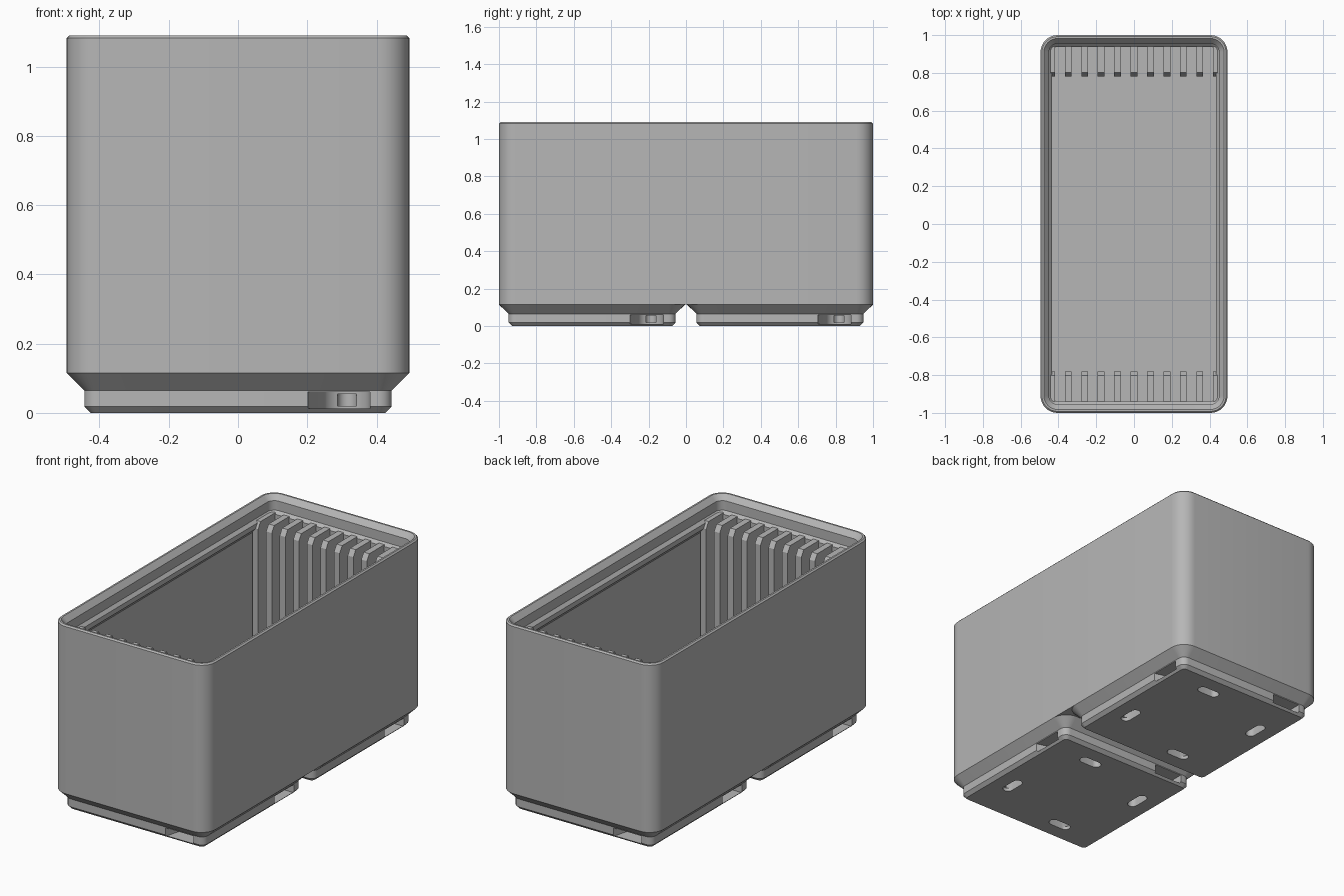
import bpy, bmesh
from math import sin, cos, pi, radians
from mathutils import Matrix

cube = bpy.data.objects.get("Cube")
if cube:
    bpy.data.objects.remove(cube, do_unlink=True)

HALF_X, HALF_Y, CORNER = 0.495, 1.0, 0.09
HEIGHT, BASE, FLOOR = 1.09, 0.115, 0.17

grey = bpy.data.materials.new("plain grey")
grey.use_nodes = True
colour = (0.47, 0.47, 0.47, 1)
grey.diffuse_color = colour
grey.node_tree.nodes["Principled BSDF"].inputs["Base Color"].default_value = colour


def make_object(name, bm):
    bmesh.ops.recalc_face_normals(bm, faces=bm.faces)
    mesh = bpy.data.meshes.new(name)
    bm.to_mesh(mesh)
    bm.free()
    mesh.materials.append(grey)
    obj = bpy.data.objects.new(name, mesh)
    bpy.context.collection.objects.link(obj)
    return obj


def select_only(obj):
    bpy.ops.object.select_all(action='DESELECT')
    obj.select_set(True)
    bpy.context.view_layer.objects.active = obj


def smooth(obj):
    select_only(obj)
    bpy.ops.object.shade_smooth_by_angle(angle=radians(25))


def rounded_rectangle(hx, hy, r, steps=8):
    points = []
    for k, (sx, sy) in enumerate([(1, 1), (-1, 1), (-1, -1), (1, -1)]):
        for i in range(steps + 1):
            a = (k + i / steps) * pi / 2
            points.append((sx * (hx - r) + r * cos(a), sy * (hy - r) + r * sin(a)))
    return points


def loft(name, hx, hy, profile, cy=0):
    """Stack rounded rectangles given as (inset, height) and close both ends."""
    bm = bmesh.new()
    rings = []
    for inset, z in profile:
        outline = rounded_rectangle(hx - inset, hy - inset, max(CORNER - inset, 0.015))
        rings.append([bm.verts.new((x, y + cy, z)) for x, y in outline])
    for low, high in zip(rings, rings[1:]):
        for i in range(len(low)):
            j = (i + 1) % len(low)
            bm.faces.new((low[i], low[j], high[j], high[i]))
    bm.faces.new(rings[0])
    bm.faces.new(rings[-1])
    return make_object(name, bm)


def prism(name, outline, direction, low, high):
    """Extrude an outline by direction * (low to high)."""
    bm = bmesh.new()
    verts = [bm.verts.new(p) for p in outline]
    face = bm.faces.new(verts)
    bmesh.ops.translate(bm, verts=verts, vec=[d * low for d in direction])
    new = bmesh.ops.extrude_face_region(bm, geom=[face])["geom"]
    moved = [v for v in new if isinstance(v, bmesh.types.BMVert)]
    bmesh.ops.translate(bm, verts=moved, vec=[d * (high - low) for d in direction])
    return make_object(name, bm)


# Bin wall: outside, rim, stacking lip, inside and floor in one profile
bin_body = loft("bin_body", HALF_X, HALF_Y, [
    (0, BASE), (0, HEIGHT - 0.008), (0.008, HEIGHT), (0.018, HEIGHT),
    (0.045, HEIGHT - 0.03), (0.045, 1.005), (0.062, 0.988), (0.062, 0.96),
    (0.03, 0.925), (0.03, FLOOR)])
smooth(bin_body)

# Ribs at both ends of the inside
RIB_TOP, RIB_IN, RIB_OUT = 0.998, 0.78, 0.975
for end, side in (("front", -1), ("back", 1)):
    for i in range(11):
        x = (i - 5) * 0.087
        outline = [(RIB_IN, FLOOR - 0.01), (RIB_OUT, FLOOR - 0.01), (RIB_OUT, 0.93),
                   (0.94, 0.965), (0.94, RIB_TOP), (RIB_IN + 0.022, RIB_TOP),
                   (RIB_IN, RIB_TOP - 0.035)]
        prism(f"{end}_rib_{i + 1}", [(x, side * y, z) for y, z in outline],
              (1, 0, 0), -0.018, 0.018)


# Foot recesses: a side pocket, a slot in the underside, a passage joining them
def arc(cx, cy, r, start, stop, steps=12):
    angles = [radians(start + (stop - start) * i / steps) for i in range(steps + 1)]
    return [(cx + r * cos(a), cy + r * sin(a), 0) for a in angles]


MAGNET = 0.311
pocket = [(0.47, 0.195, 0), (0.47, 0.381, 0)] + arc(MAGNET, MAGNET, 0.07, 90, 245)
slot = arc(0.115, 0.315, 0.028, 90, 270) + arc(0.195, 0.315, 0.028, -90, 90)
passage = arc(0.115, 0.315, 0.027, 90, 270) + arc(0.3, 0.315, 0.027, -90, 90)
RECESSES = [(pocket, 0.012, 0.06), (slot, -0.02, 0.05), (passage, 0.02, 0.055)]


def carve(foot, cy):
    for turn in range(4):
        place = Matrix.Translation((0, cy, 0)) @ Matrix.Rotation(turn * pi / 2, 4, 'Z')
        for outline, low, high in RECESSES:
            cutter = prism("foot_cutter", outline, (0, 0, 1), low, high)
            cutter.data.transform(place)
            cutter.hide_render = True
            cut = foot.modifiers.new("recess", 'BOOLEAN')
            cut.operation, cut.solver, cut.object = 'DIFFERENCE', 'EXACT', cutter
            select_only(foot)
            bpy.ops.object.modifier_apply(modifier=cut.name)
            bpy.data.objects.remove(cutter, do_unlink=True)


# Two square feet with chamfered edges
for name, cy in (("front_foot", -0.5025), ("back_foot", 0.5025)):
    foot = loft(name, HALF_X, 0.4975,
                [(0.07, 0), (0.051, 0.019), (0.051, 0.065), (0, BASE)], cy)
    carve(foot, cy)
    smooth(foot)
